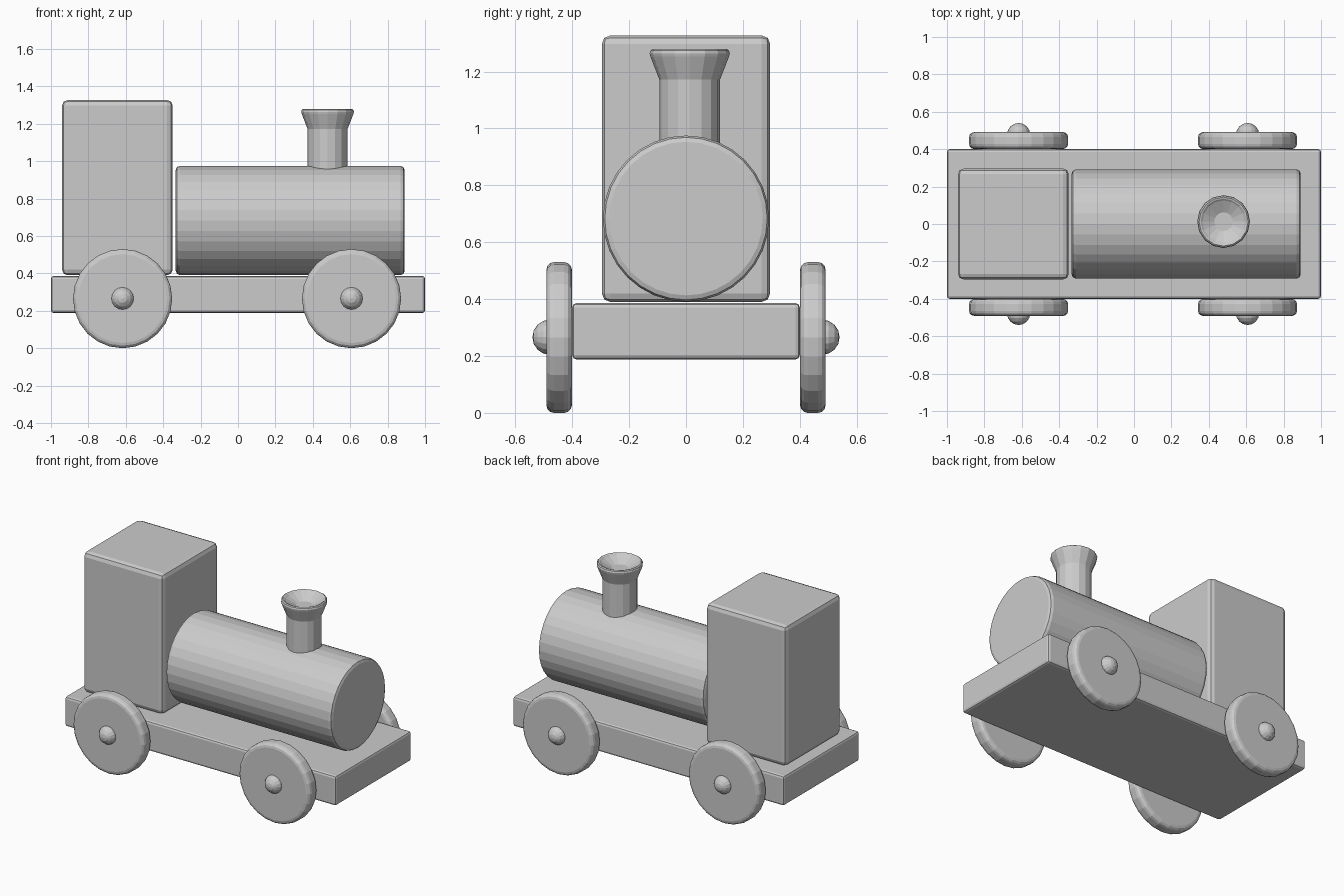
import bpy
from math import pi, cos, sin

if "Cube" in bpy.data.objects:
    bpy.data.objects.remove(bpy.data.objects["Cube"])


def bevel(ob, width, segments):
    mod = ob.modifiers.new("bevel", 'BEVEL')
    mod.width = width
    mod.segments = segments
    mod.limit_method = 'ANGLE'
    mod.angle_limit = 0.8


def block(name, lo, hi, width, segments=2):
    bpy.ops.mesh.primitive_cube_add(size=1, location=[(a + b) / 2 for a, b in zip(lo, hi)])
    ob = bpy.context.object
    ob.name = name
    ob.scale = [b - a for a, b in zip(lo, hi)]
    bpy.ops.object.transform_apply(location=False, rotation=False, scale=True)
    bevel(ob, width, segments)


def drum(name, radius, depth, sides, loc, rot, width, segments):
    bpy.ops.mesh.primitive_cylinder_add(vertices=sides, radius=radius, depth=depth,
                                        location=loc, rotation=rot)
    ob = bpy.context.object
    ob.name = name
    bevel(ob, width, segments)


def lathe(name, profile, sides, loc):
    verts = [(r * cos(2 * pi * i / sides), r * sin(2 * pi * i / sides), z)
             for r, z in profile for i in range(sides)]
    faces = []
    for k in range(len(profile) - 1):
        for i in range(sides):
            j = (i + 1) % sides
            faces.append((k * sides + i, k * sides + j, (k + 1) * sides + j, (k + 1) * sides + i))
    faces.append(list(reversed(range(sides))))
    faces.append(list(range(len(verts) - sides, len(verts))))
    mesh = bpy.data.meshes.new(name)
    mesh.from_pydata(verts, [], faces)
    ob = bpy.data.objects.new(name, mesh)
    ob.location = loc
    bpy.context.collection.objects.link(ob)


# Wagon base and cab
block("base", (-1, -0.4, 0.188), (1, 0.4, 0.386), 0.015)
block("cab", (-0.941, -0.296, 0.39), (-0.349, 0.296, 1.327), 0.03)

# Boiler lying along x
drum("boiler", 0.292, 1.224, 32, (0.279, 0, 0.683), (0, pi / 2, 0), 0.022, 2)

# Chimney with flared, hollowed top
lathe("chimney", [(0.107, 0.93), (0.107, 1.172), (0.138, 1.252), (0.141, 1.264),
                  (0.138, 1.274), (0.131, 1.279), (0.122, 1.276), (0.113, 1.268),
                  (0.05, 1.235)], 16, (0.479, 0.013, 0))

# Wheels with round hubs
for end, x in (("rear", -0.617), ("front", 0.607)):
    for side, s in (("right", -1), ("left", 1)):
        drum(f"{end}_{side}_wheel", 0.265, 0.09, 24, (x, s * 0.446, 0.265),
             (pi / 2, 0, 0), 0.027, 3)
        bpy.ops.mesh.primitive_uv_sphere_add(segments=16, ring_count=8, radius=0.062,
                                             location=(x, s * 0.478, 0.266),
                                             rotation=(pi / 2, 0, 0))
        bpy.context.object.name = f"{end}_{side}_hub"
